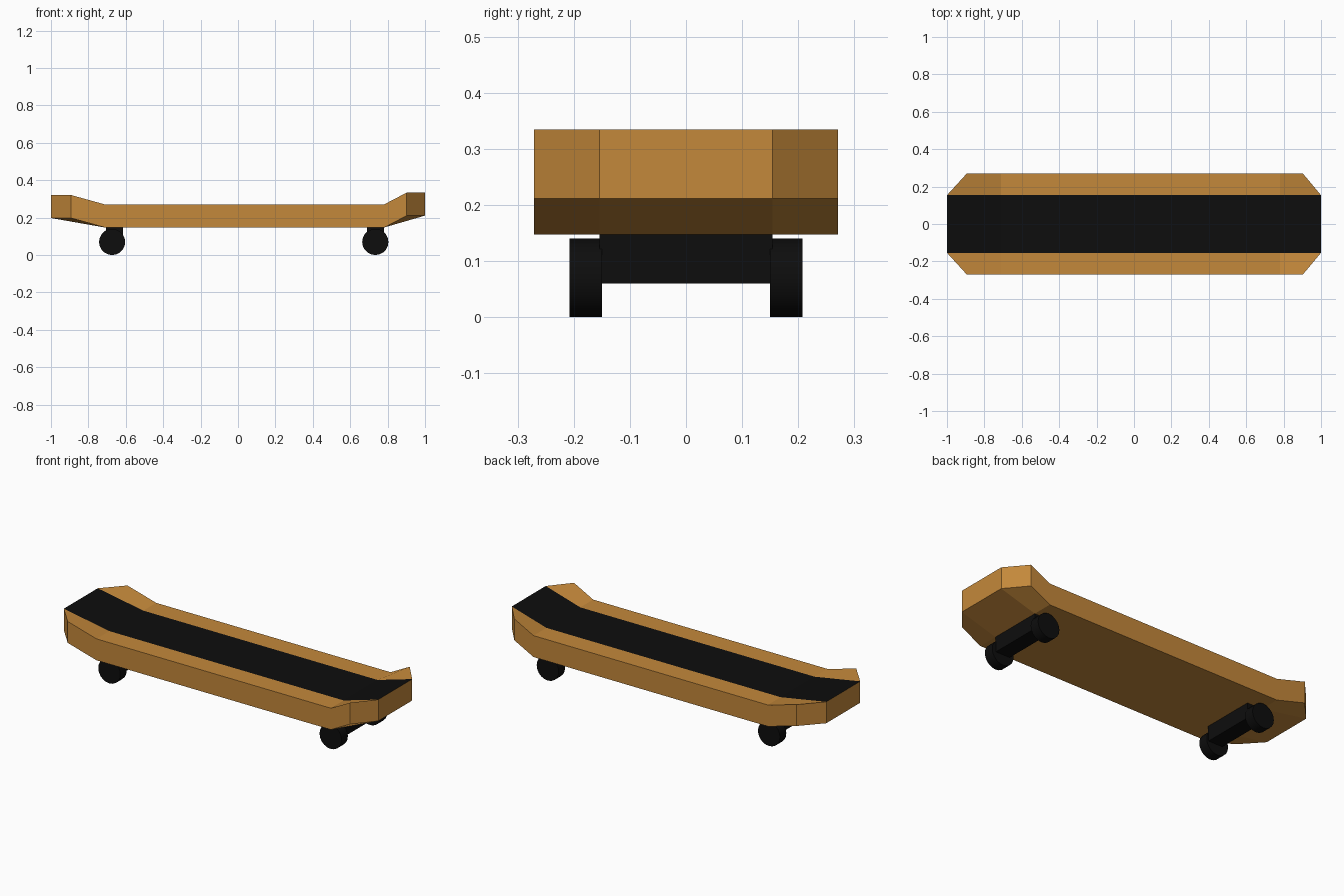
import bpy, bmesh, math
from mathutils import Matrix

if "Cube" in bpy.data.objects:
    bpy.data.objects.remove(bpy.data.objects["Cube"])

def material(name, rgb):
    m = bpy.data.materials.new(name)
    m.diffuse_color = (*rgb, 1)
    m.use_nodes = True
    m.node_tree.nodes["Principled BSDF"].inputs["Base Color"].default_value = m.diffuse_color
    return m

wood = material("wood", (0.55, 0.246, 0.043))
black = material("black grip and rubber", (0.004, 0.004, 0.004))

def finish(bm, name, mats):
    bmesh.ops.recalc_face_normals(bm, faces=bm.faces)
    me = bpy.data.meshes.new(name)
    bm.to_mesh(me)
    bm.free()
    for m in mats:
        me.materials.append(m)
    ob = bpy.data.objects.new(name, me)
    bpy.context.collection.objects.link(ob)
    return ob

# Deck: grip strip in the middle, side strips whose corners kick up
IN, OUT, THICK = 0.154, 0.271, 0.123
inner = [(-1, 0.321), (-0.71, 0.27), (0.78, 0.27), (1, 0.334)]
outer = [(-0.893, 0.321), (-0.71, 0.27), (0.78, 0.27), (0.902, 0.334)]
bm = bmesh.new()
rows = []
for pts, y in ((outer, -OUT), (inner, -IN), (inner, IN), (outer, OUT)):
    rows.append([bm.verts.new((x, y, z)) for x, z in pts])
for r in range(3):
    for i in range(3):
        f = bm.faces.new((rows[r][i], rows[r][i + 1], rows[r + 1][i + 1], rows[r + 1][i]))
        f.material_index = 1 if r == 1 else 0
bm.normal_update()
ret = bmesh.ops.extrude_face_region(bm, geom=bm.faces[:], use_keep_orig=True)
for v in [g for g in ret["geom"] if isinstance(g, bmesh.types.BMVert)]:
    v.co.z -= THICK
new_faces = {g for g in ret["geom"] if isinstance(g, bmesh.types.BMFace)}
bm.normal_update()
for f in bm.faces:   # only the top of the middle strip stays black
    if f in new_faces or abs(f.normal.z) < 0.5:
        f.material_index = 0
finish(bm, "deck", [wood, black])

# Trucks and wheels at both ends
for end, tx, wx in (("back", -0.66, -0.673), ("front", 0.735, 0.734)):
    bm = bmesh.new()
    bmesh.ops.create_cube(bm, size=1, matrix=Matrix.Translation((tx, 0, 0.105))
                          @ Matrix.Diagonal((0.09, 0.308, 0.09, 1)))
    finish(bm, end + "_truck", [black])
    for side, s in (("left", -1), ("right", 1)):
        bm = bmesh.new()
        bmesh.ops.create_cone(bm, cap_ends=True, segments=20, radius1=0.07, radius2=0.07, depth=0.058,
                              matrix=Matrix.Translation((wx, s * 0.179, 0.07))
                              @ Matrix.Rotation(math.pi / 2, 4, 'X'))
        ob = finish(bm, f"{end}_{side}_wheel", [black])
        bpy.context.view_layer.objects.active = ob
        ob.select_set(True)
        bpy.ops.object.shade_smooth_by_angle(angle=math.radians(40))
        ob.select_set(False)
